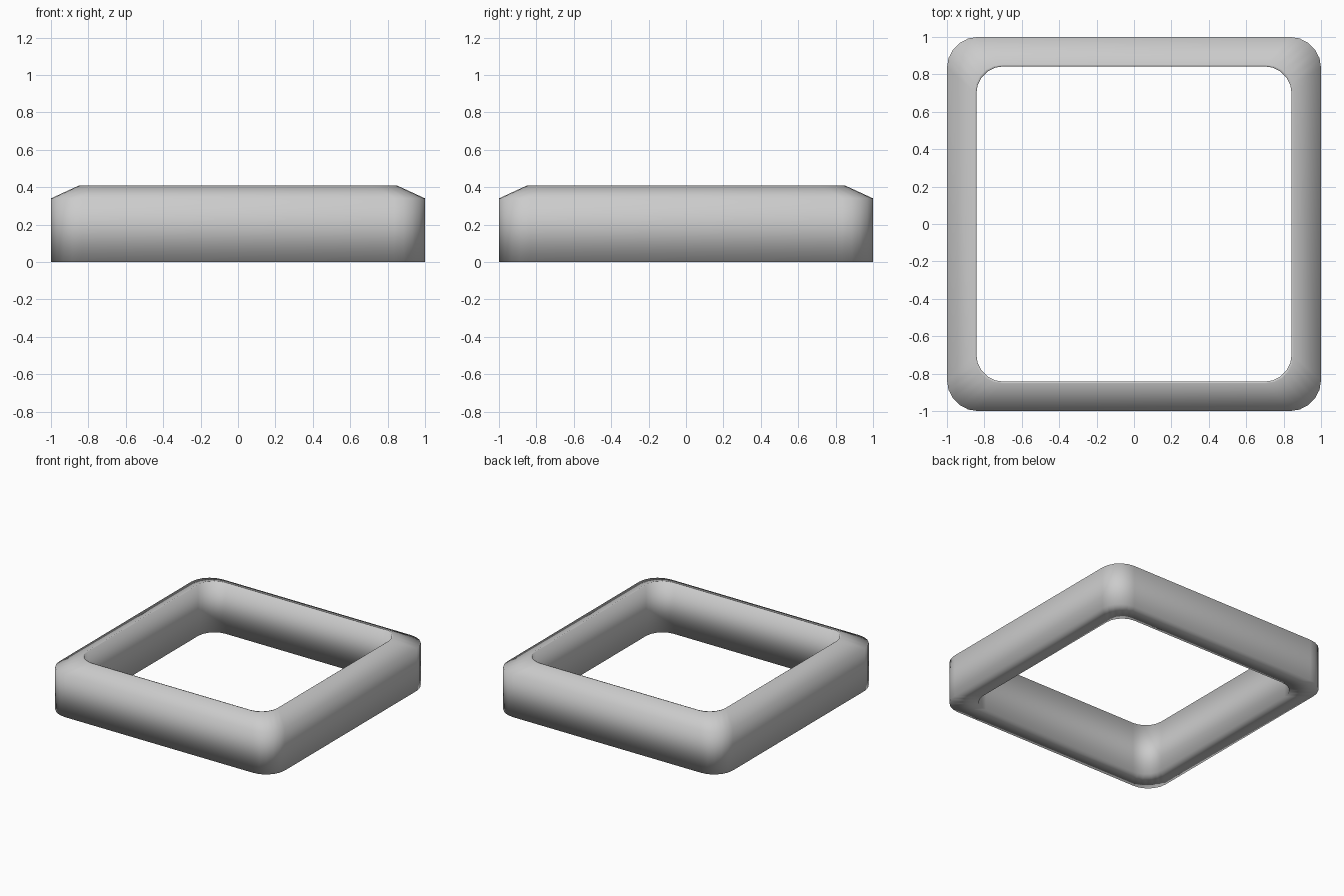
import bpy, bmesh, math

if "Cube" in bpy.data.objects:
    bpy.data.objects.remove(bpy.data.objects["Cube"])


def rounded_square(half, radius, segments=5):
    """Counter-clockwise outline of a square with rounded corners."""
    pts = []
    for k in range(4):
        mid = math.radians(45 + 90 * k)
        cx = math.copysign(half - radius, math.cos(mid))
        cy = math.copysign(half - radius, math.sin(mid))
        for i in range(segments + 1):
            a = math.radians(90 * k + 90 * i / segments)
            pts.append((cx + radius * math.cos(a), cy + radius * math.sin(a)))
    return pts


# Cross-section of the frame: (half width, corner radius, height)
section = [
    (1.0, 0.165, 0.0),     # outer bottom
    (1.0, 0.165, 0.34),    # outer top
    (0.852, 0.145, 0.408), # crest of the sloped top
    (0.843, 0.145, 0.408), # inner top
    (0.843, 0.145, 0.0),   # inner bottom
]

# Square frame, lofted through the section loops
bm = bmesh.new()
loops = [[bm.verts.new((x, y, z)) for x, y in rounded_square(h, r)]
         for h, r, z in section]
n = len(loops[0])
for a, b in zip(loops, loops[1:] + loops[:1]):
    for i in range(n):
        j = (i + 1) % n
        bm.faces.new((a[i], a[j], b[j], b[i]))
bmesh.ops.recalc_face_normals(bm, faces=bm.faces)
for f in bm.faces:
    f.smooth = True

mesh = bpy.data.meshes.new("square_frame")
bm.to_mesh(mesh)
bm.free()
frame = bpy.data.objects.new("square_frame", mesh)
bpy.context.collection.objects.link(frame)
